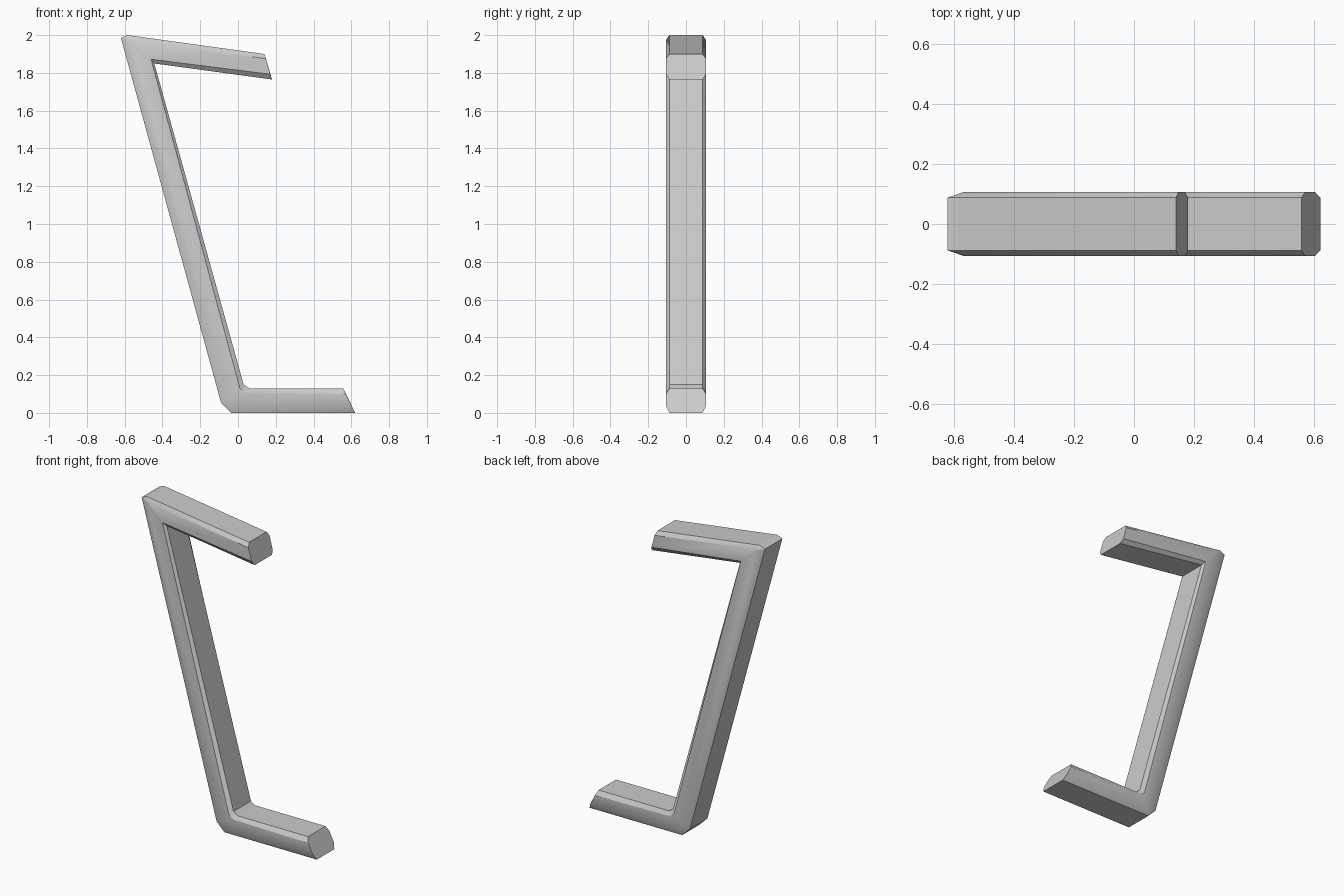
import bpy, bmesh

if "Cube" in bpy.data.objects:
    bpy.data.objects.remove(bpy.data.objects["Cube"])

# Four rails (x, z) along the bent bar, from the upper arm end to the foot end
outer = [(0.14, 1.90), (-0.585, 2.0), (-0.62, 1.985), (-0.09, 0.055), (-0.035, 0.0), (0.62, 0.0)]
outer_side = [(0.148, 1.875), (-0.56, 1.975), (-0.568, 1.97), (-0.045, 0.075), (-0.01, 0.036), (0.603, 0.036)]
inner_side = [(0.17, 1.793), (-0.46, 1.872), (-0.46, 1.872), (0.01, 0.13), (0.045, 0.108), (0.57, 0.10)]
inner = [(0.18, 1.765), (-0.443, 1.85), (-0.443, 1.85), (0.03, 0.15), (0.06, 0.13), (0.557, 0.13)]
NARROW, WIDE = 0.088, 0.106

# Eight-sided cross-section at every station
bm = bmesh.new()
rings = []
for o, s, t, i in zip(outer, outer_side, inner_side, inner):
    section = [(o, -NARROW), (s, -WIDE), (t, -WIDE), (i, -NARROW),
               (i, NARROW), (t, WIDE), (s, WIDE), (o, NARROW)]
    rings.append([bm.verts.new((p[0], y, p[1])) for p, y in section])

# Skin between sections and cap both ends
for a, b in zip(rings, rings[1:]):
    for k in range(8):
        n = (k + 1) % 8
        bm.faces.new((a[k], a[n], b[n], b[k]))
bm.faces.new(rings[0])
bm.faces.new(rings[-1])
bmesh.ops.remove_doubles(bm, verts=bm.verts[:], dist=0.0005)
bmesh.ops.recalc_face_normals(bm, faces=bm.faces[:])

mesh = bpy.data.meshes.new("bent_bar")
bm.to_mesh(mesh)
bm.free()
bar = bpy.data.objects.new("bent_bar", mesh)
bpy.context.collection.objects.link(bar)

# Plain grey finish
grey = bpy.data.materials.new("light_grey")
grey.diffuse_color = (0.6, 0.6, 0.6, 1)
grey.use_nodes = True
grey.node_tree.nodes["Principled BSDF"].inputs["Base Color"].default_value = grey.diffuse_color
mesh.materials.append(grey)

# Soft sides, crisp chamfers
bpy.context.view_layer.objects.active = bar
bar.select_set(True)
bpy.ops.object.shade_smooth_by_angle(angle=0.52)
